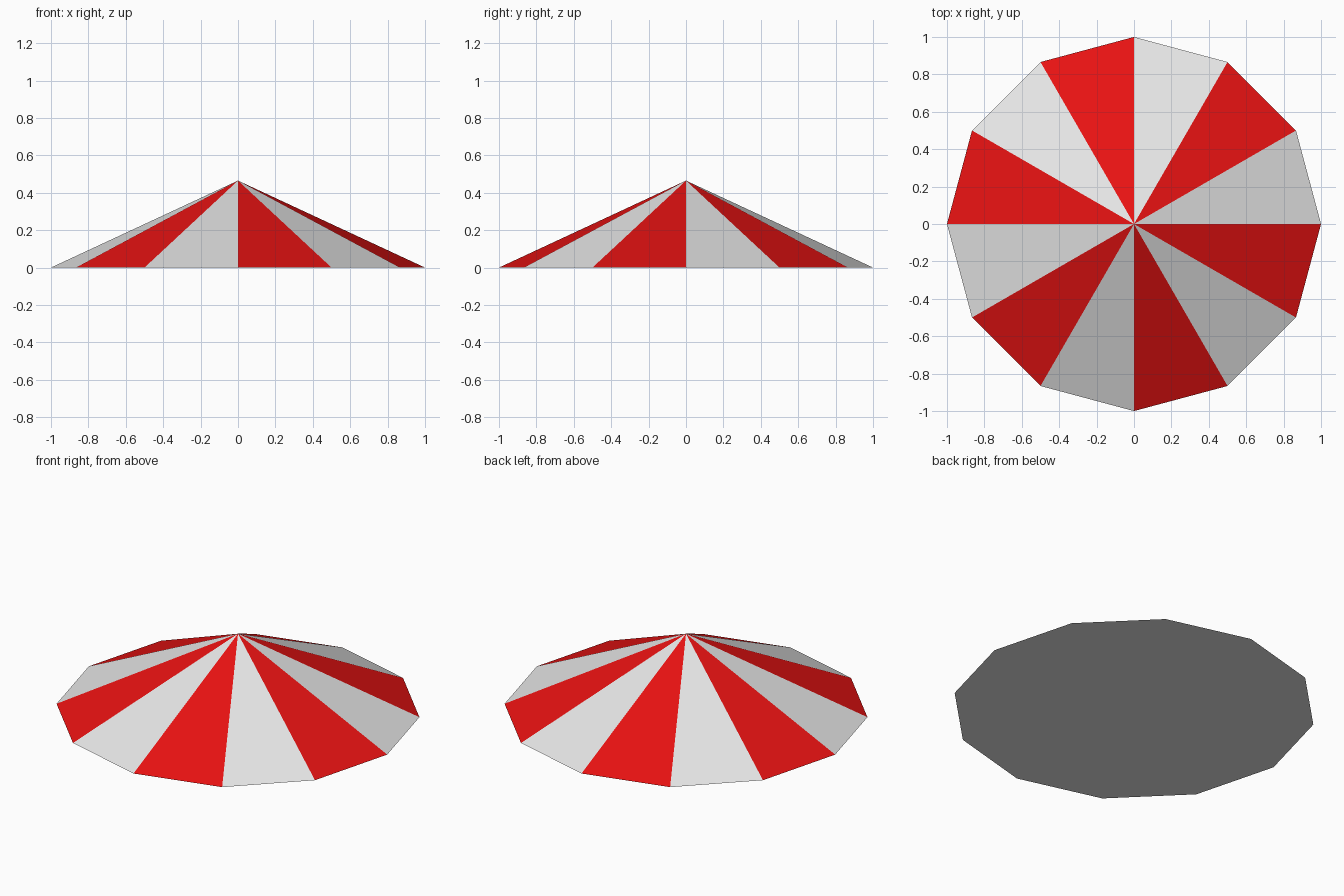
import bpy
import math

cube = bpy.data.objects.get("Cube")
if cube:
    bpy.data.objects.remove(cube, do_unlink=True)

SIDES = 12
HEIGHT = 0.465


def make_material(name, color):
    mat = bpy.data.materials.new(name)
    mat.use_nodes = True
    mat.diffuse_color = color
    mat.node_tree.nodes["Principled BSDF"].inputs["Base Color"].default_value = color
    return mat


white = make_material("canvas white", (0.8, 0.8, 0.8, 1))
red = make_material("canvas red", (0.8, 0.006, 0.006, 1))

# Low twelve-sided canopy with a closed flat underside
bpy.ops.mesh.primitive_cone_add(vertices=SIDES, radius1=1, radius2=0, depth=HEIGHT,
                                end_fill_type='NGON', location=(0, 0, HEIGHT / 2))
canopy = bpy.context.object
canopy.name = "striped_canopy"
bpy.ops.object.transform_apply(location=True, rotation=True, scale=True)
canopy.data.materials.append(white)
canopy.data.materials.append(red)

# Alternate panels around the axis; the underside stays white
for face in canopy.data.polygons:
    face.use_smooth = False
    if face.normal.z > 0:
        angle = math.atan2(face.center.y, face.center.x) % math.tau
        face.material_index = int(angle / (math.tau / SIDES)) % 2
    else:
        face.material_index = 0
